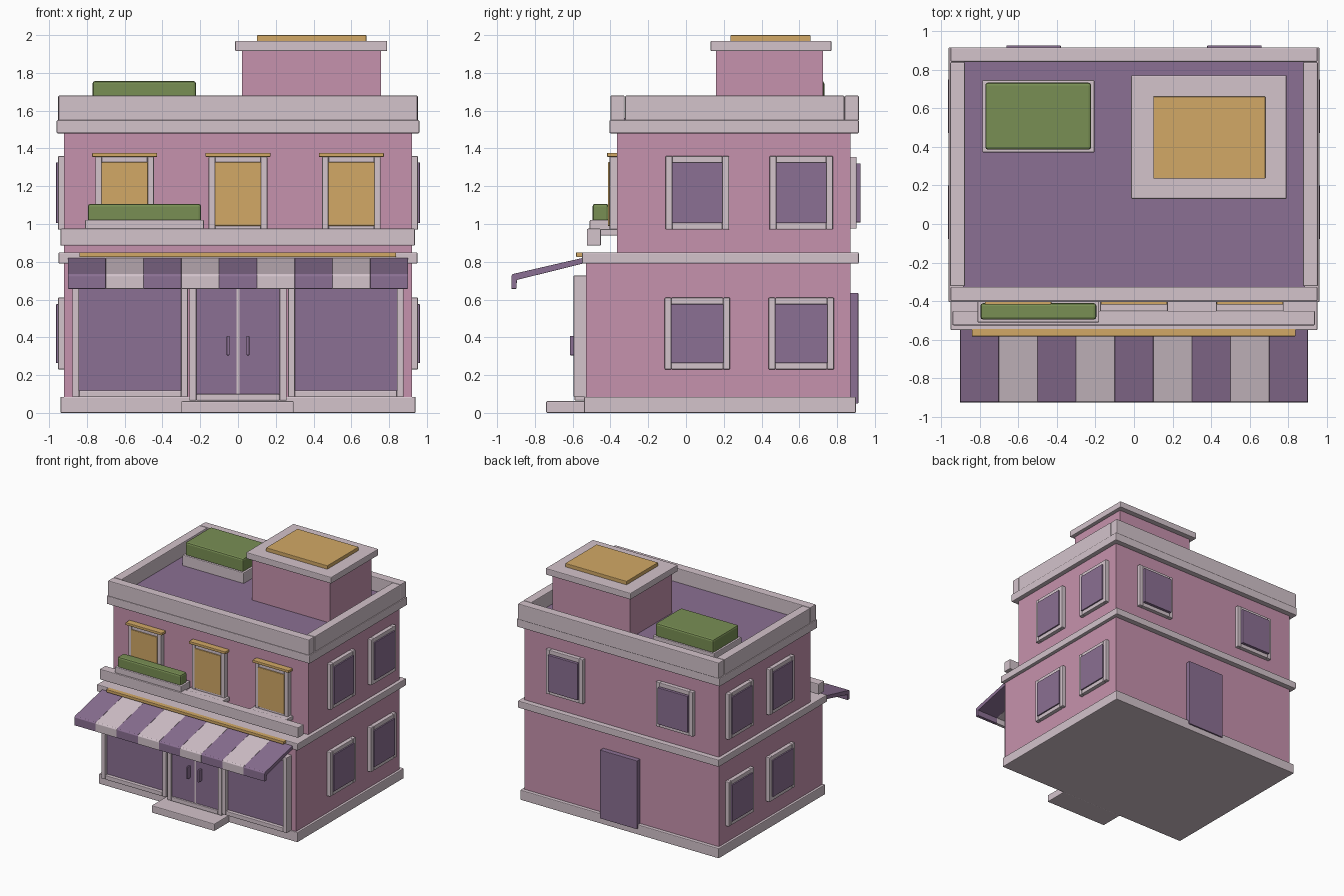
import bpy, bmesh
from mathutils import Vector

if "Cube" in bpy.data.objects:
    bpy.data.objects.remove(bpy.data.objects["Cube"])


def material(name, rgb):
    m = bpy.data.materials.new(name)
    lin = [((c / 255 + 0.055) / 1.055) ** 2.4 for c in rgb]
    m.diffuse_color = (*lin, 1)
    m.use_nodes = True
    m.node_tree.nodes["Principled BSDF"].inputs["Base Color"].default_value = m.diffuse_color
    return m


PINK = material("pink_wall", (198, 146, 173))
TRIM = material("pale_trim", (211, 195, 203))
PURPLE = material("purple", (139, 112, 147))
GOLD = material("gold", (210, 169, 102))
GREEN = material("leaf_green", (121, 143, 84))


def finish(name, bm, mat, bevel):
    bmesh.ops.recalc_face_normals(bm, faces=bm.faces)
    me = bpy.data.meshes.new(name)
    bm.to_mesh(me)
    bm.free()
    me.materials.append(mat)
    ob = bpy.data.objects.new(name, me)
    bpy.context.collection.objects.link(ob)
    if bevel:
        mod = ob.modifiers.new("soft_edges", 'BEVEL')
        mod.width, mod.segments = bevel, 2
    return ob


def add_box(bm, x, y, z):
    vs = bmesh.ops.create_cube(bm, size=1)["verts"]
    for v in vs:
        v.co = Vector([(a + b) / 2 + c * (b - a) for c, (a, b) in zip(v.co, (x, y, z))])


def box(name, x, y, z, mat, bevel=0.006):
    bm = bmesh.new()
    add_box(bm, x, y, z)
    return finish(name, bm, mat, bevel)


def on_wall(side, u, z, d):
    """Box ranges for a part on a wall: u runs along the wall, d is its depth position."""
    if side == "x":
        return d, u, z
    return u, d, z


def frame(name, side, u, z, d, w, bottom=None):
    """Rectangular frame of four bars."""
    bottom = w if bottom is None else bottom
    bm = bmesh.new()
    bars = [((u[0], u[0] + w), z), ((u[1] - w, u[1]), z),
            ((u[0] + w, u[1] - w), (z[1] - w, z[1])),
            ((u[0] + w, u[1] - w), (z[0], z[0] + bottom))]
    for bu, bz in bars:
        add_box(bm, *on_wall(side, bu, bz, d))
    return finish(name, bm, TRIM, 0.005)


def window(name, side, c, half, z, wall, sign, pane_out):
    """Framed window; sign gives the outward direction from the wall plane."""
    def depth(out):
        return tuple(sorted((wall - sign * 0.02, wall + sign * out)))
    frame(name + "_frame", side, (c - half, c + half), z, depth(0.033), 0.036)
    box(name + "_pane", *on_wall(side, (c - half + 0.034, c + half - 0.034),
                                 (z[0] + 0.034, z[1] - 0.034), depth(pane_out)), PURPLE, 0.003)


# Main volumes
box("lower_wall", (-0.92, 0.92), (-0.53, 0.87), (0.04, 0.82), PINK, 0)
box("upper_wall", (-0.92, 0.92), (-0.365, 0.87), (0.82, 1.51), PINK, 0)
box("plinth", (-0.94, 0.94), (-0.54, 0.90), (0, 0.085), TRIM)
box("front_step", (-0.30, 0.295), (-0.74, -0.53), (0, 0.062), TRIM)
box("floor_band", (-0.95, 0.95), (-0.55, 0.915), (0.79, 0.85), TRIM)

# Cornice, roof and parapet
box("cornice", (-0.96, 0.96), (-0.405, 0.915), (1.48, 1.55), TRIM)
box("roof_deck", (-0.885, 0.885), (-0.335, 0.85), (1.53, 1.56), PURPLE, 0)
box("front_parapet", (-0.95, 0.95), (-0.40, -0.325), (1.545, 1.68), TRIM)
box("back_parapet", (-0.95, 0.95), (0.84, 0.915), (1.545, 1.68), TRIM)
for s, n in ((-1, "left"), (1, "right")):
    box(n + "_parapet", tuple(sorted((s * 0.875, s * 0.952))), (-0.322, 0.838), (1.545, 1.68), TRIM)

# Roof hut and roof planter
box("hut_wall", (0.02, 0.757), (0.16, 0.725), (1.55, 1.92), PINK, 0)
box("hut_cap", (-0.015, 0.79), (0.13, 0.77), (1.915, 1.97), TRIM)
box("hut_skylight", (0.10, 0.68), (0.235, 0.66), (1.96, 2.0), GOLD, 0.004)
box("roof_planter", (-0.785, -0.205), (0.37, 0.745), (1.55, 1.65), TRIM)
box("roof_hedge", (-0.77, -0.222), (0.385, 0.732), (1.64, 1.757), GREEN, 0.014)

# Front ledge with flower box
box("front_ledge", (-0.94, 0.937), (-0.525, -0.45), (0.885, 0.975), TRIM)
box("flower_box", (-0.81, -0.18), (-0.51, -0.385), (0.965, 1.022), TRIM)
box("flower_hedge", (-0.795, -0.195), (-0.495, -0.41), (1.01, 1.107), GREEN, 0.014)

# Upper front windows
for i, c in enumerate((-0.6, 0, 0.6)):
    n = f"front_window_{i}"
    box(n + "_sill", (c - 0.175, c + 0.175), (-0.455, -0.36), (0.938, 0.973), TRIM)
    frame(n + "_frame", "y", (c - 0.155, c + 0.155), (0.965, 1.358), (-0.405, -0.35), 0.034, 0.03)
    box(n + "_pane", (c - 0.123, c + 0.123), (-0.413, -0.35), (0.99, 1.327), GOLD, 0.003)
    box(n + "_lintel", (c - 0.172, c + 0.172), (-0.418, -0.355), (1.355, 1.377), GOLD, 0.004)

# Side and back windows
for s, n in ((-1, "left"), (1, "right")):
    for i, c in enumerate((0.06, 0.61)):
        window(f"{n}_lower_window_{i}", "x", c, 0.173, (0.23, 0.61), 0.92 * s, s, 0.043)
        window(f"{n}_upper_window_{i}", "x", c, 0.168, (0.97, 1.36), 0.92 * s, s, 0.043)
    window(f"back_window_{n}", "y", 0.52 * s, 0.175, (0.975, 1.355), 0.87, 1, 0.055)
box("back_door", (-0.175, 0.175), (0.85, 0.912), (0.05, 0.635), PURPLE, 0.003)

# Shop windows
for s, n in ((-1, "left"), (1, "right")):
    u = tuple(sorted((s * 0.265, s * 0.877)))
    frame(f"shop_{n}_frame", "y", u, (0.083, 0.727), (-0.595, -0.52), 0.036)
    box(f"shop_{n}_glass", (u[0] + 0.03, u[1] - 0.03), (-0.565, -0.52), (0.11, 0.70), PURPLE, 0)

# Double door with handles
frame("door_frame", "y", (-0.258, 0.258), (0.065, 0.727), (-0.59, -0.52), 0.038, 0.035)
for s, n in ((-1, "left"), (1, "right")):
    box(f"{n}_door", tuple(sorted((s * 0.006, s * 0.225))), (-0.575, -0.52), (0.095, 0.70), PURPLE, 0.003)
    box(f"{n}_door_handle", tuple(sorted((s * 0.045, s * 0.06))), (-0.615, -0.57), (0.305, 0.407), PURPLE, 0.003)
box("door_divider", (-0.007, 0.007), (-0.58, -0.52), (0.095, 0.70), TRIM, 0)

# Striped awning: one profile extruded per stripe
profile = [(-0.54, 0.822), (-0.918, 0.735), (-0.925, 0.725), (-0.925, 0.657),
           (-0.898, 0.657), (-0.895, 0.704), (-0.54, 0.792)]
for i in range(9):
    bm = bmesh.new()
    x0 = -0.9 + 0.2 * i
    face = bm.faces.new([bm.verts.new((x0, y, z)) for y, z in profile])
    ext = bmesh.ops.extrude_face_region(bm, geom=[face])["geom"]
    bmesh.ops.translate(bm, vec=(0.2, 0, 0), verts=[g for g in ext if isinstance(g, bmesh.types.BMVert)])
    finish(f"awning_stripe_{i}", bm, TRIM if i % 2 else PURPLE, 0.002)
box("awning_rail", (-0.84, 0.837), (-0.582, -0.54), (0.825, 0.85), GOLD, 0.004)
